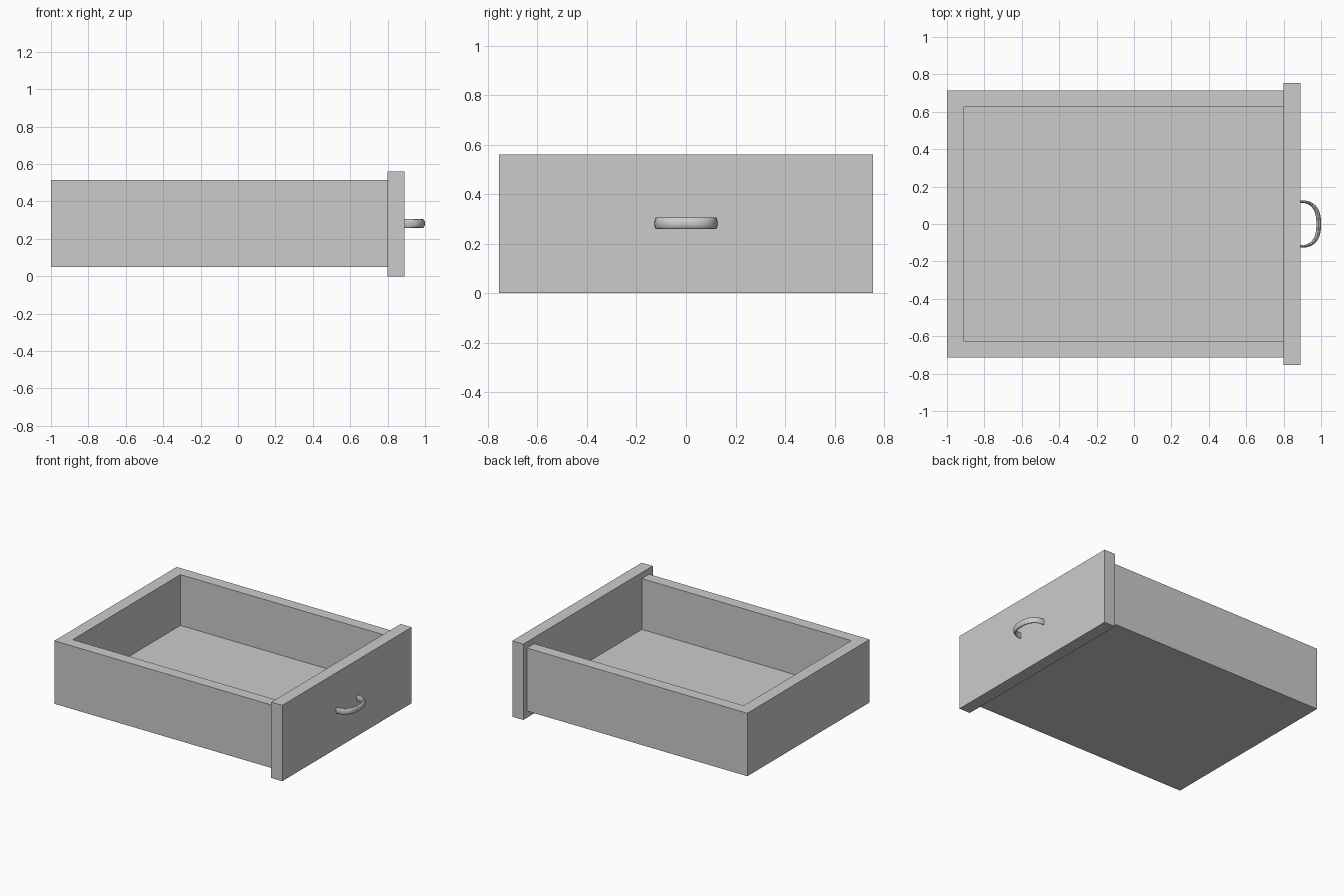
import bpy, bmesh
from math import sin, cos, pi
from mathutils import Vector

cube = bpy.data.objects.get("Cube")
if cube:
    bpy.data.objects.remove(cube, do_unlink=True)


def add_object(name, bm):
    bmesh.ops.recalc_face_normals(bm, faces=bm.faces)
    mesh = bpy.data.meshes.new(name)
    bm.to_mesh(mesh)
    bm.free()
    obj = bpy.data.objects.new(name, mesh)
    bpy.context.collection.objects.link(obj)
    return obj


def box(name, low, high):
    """Axis-aligned box between two opposite corners."""
    low, high = Vector(low), Vector(high)
    bm = bmesh.new()
    bmesh.ops.create_cube(bm, size=1)
    bmesh.ops.scale(bm, vec=high - low, verts=bm.verts)
    bmesh.ops.translate(bm, vec=(low + high) / 2, verts=bm.verts)
    return add_object(name, bm)


WALL = 0.09
BACK, FRONT = -1.0, 0.8          # tray extent along x
HALF_WIDTH = 0.713
BOTTOM, TOP = 0.05, 0.515
FACE = FRONT + WALL              # outer face of the front panel

# Tray: a block hollowed out, open at the top and towards the front panel
tray = box("drawer_tray", (BACK, -HALF_WIDTH, BOTTOM), (FRONT, HALF_WIDTH, TOP))
inner = HALF_WIDTH - WALL + 0.005
cutter = box("tray_cutter", (BACK + WALL, -inner, BOTTOM + WALL), (FRONT + 1, inner, TOP + 1))
cutter.hide_render = True
cut = tray.modifiers.new("Hollow", "BOOLEAN")
cut.operation = "DIFFERENCE"
cut.solver = "EXACT"
cut.object = cutter
bpy.context.view_layer.objects.active = tray
bpy.ops.object.modifier_apply(modifier=cut.name)
bpy.data.objects.remove(cutter, do_unlink=True)

# Front panel, overhanging the tray on every side
box("front_panel", (FRONT, -0.755, 0), (FACE, 0.755, 0.56))


# Handle: an oval section swept along a squarish half loop, thinner at its ends
def handle(name, steps=32, sides=16):
    bm = bmesh.new()
    rings = []
    for i in range(steps + 1):
        t = pi * i / steps
        along = max(sin(t), 0) ** 0.8
        across = abs(cos(t)) ** 0.8 * (1 if i * 2 < steps else -1)
        ring = []
        for j in range(sides):
            a = 2 * pi * j / sides
            reach = 0.0975 + 0.0125 * cos(a)
            spread = 0.12 + 0.007 * cos(a)
            ring.append(bm.verts.new((FACE + reach * along, spread * across,
                                      0.282 + 0.023 * sin(a))))
        rings.append(ring)
    for r, s in zip(rings, rings[1:]):
        for j in range(sides):
            k = (j + 1) % sides
            bm.faces.new((r[j], r[k], s[k], s[j]))
    for end in (rings[0], rings[-1]):
        bm.faces.new(end)
    return add_object(name, bm)


pull = handle("pull_handle")
bpy.ops.object.select_all(action="DESELECT")
pull.select_set(True)
bpy.context.view_layer.objects.active = pull
bpy.ops.object.shade_smooth_by_angle()
